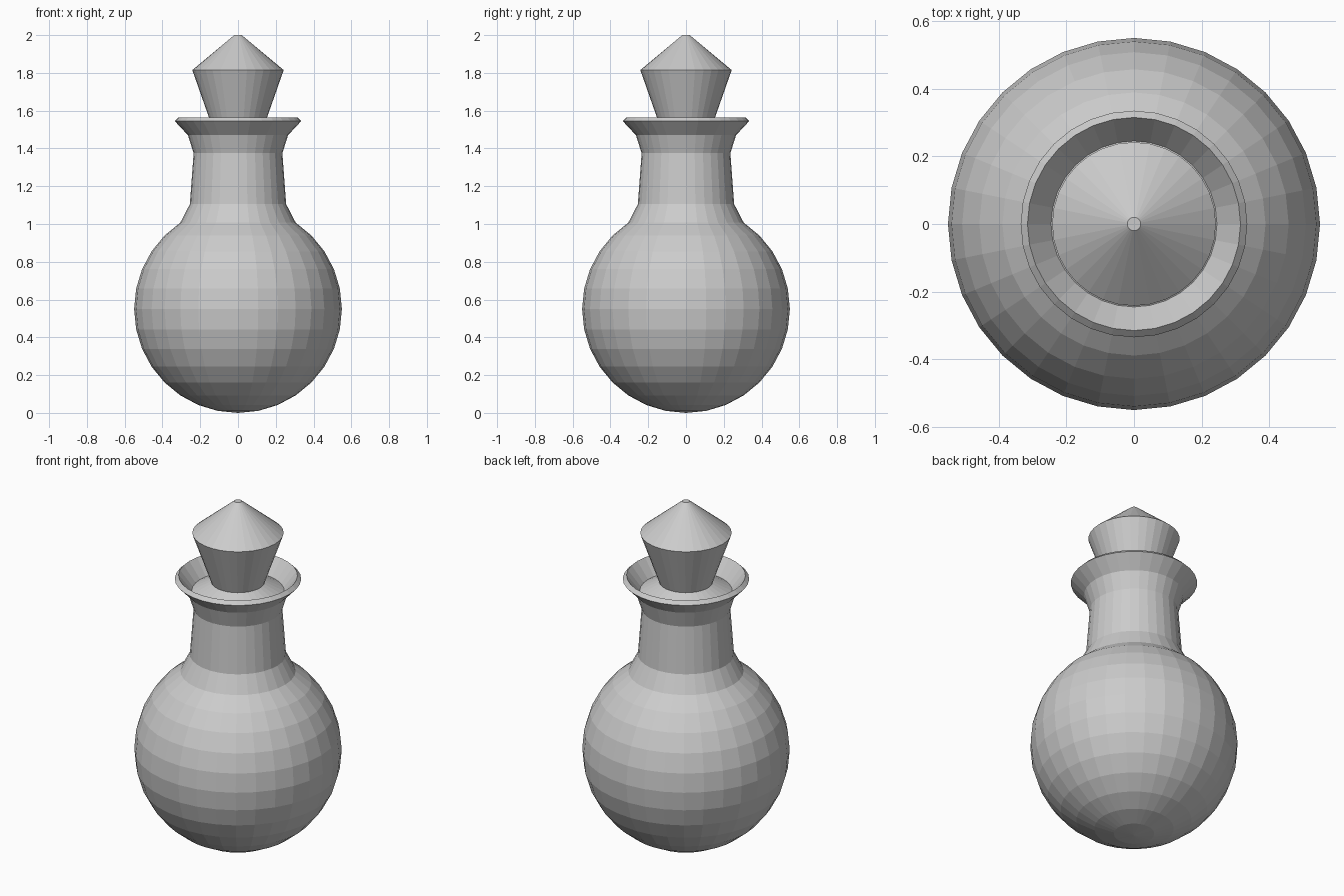
import bpy, bmesh
from math import sin, cos, pi, tau
from mathutils import Vector

cube = bpy.data.objects.get("Cube")
if cube:
    bpy.data.objects.remove(cube, do_unlink=True)

SIDES = 32
grey = bpy.data.materials.new("plain grey")
grey.use_nodes = True
colour = (0.6, 0.6, 0.6, 1)
grey.diffuse_color = colour
grey.node_tree.nodes["Principled BSDF"].inputs["Base Color"].default_value = colour


def lathe(name, profile):
    """Turn a profile of (radius, height) points around the z axis."""
    bm = bmesh.new()
    verts = [bm.verts.new((r, 0, z)) for r, z in profile]
    edges = [bm.edges.new(pair) for pair in zip(verts, verts[1:])]
    bmesh.ops.spin(bm, geom=verts + edges, cent=(0, 0, 0), axis=(0, 0, 1),
                   angle=tau, steps=SIDES, use_merge=False)
    bmesh.ops.remove_doubles(bm, verts=bm.verts[:], dist=0.0005)
    bmesh.ops.recalc_face_normals(bm, faces=bm.faces[:])
    # Open shells can come out inverted, so check the lowest face
    bm.normal_update()
    low = min(bm.faces, key=lambda f: f.calc_center_median().z)
    if low.normal.z > 0:
        bmesh.ops.reverse_faces(bm, faces=bm.faces[:])
    mesh = bpy.data.meshes.new(name)
    bm.to_mesh(mesh)
    bm.free()
    mesh.materials.append(grey)
    obj = bpy.data.objects.new(name, mesh)
    bpy.context.collection.objects.link(obj)
    return obj


# Round belly: a faceted ball from the bottom pole up to the shoulder
R = 0.55
belly = [(R * sin(i * pi / 16), R - R * cos(i * pi / 16)) for i in range(14)]

# Neck, flared lip and the inside of the mouth
neck = [(0.255, 1.105), (0.235, 1.375), (0.265, 1.47),
        (0.335, 1.545), (0.315, 1.565), (0.245, 1.475)]
lathe("flask", belly + neck)

# Sloped collar that closes the mouth around the stopper
lathe("mouth_collar", [(0, 1.44), (0.246, 1.475), (0.14, 1.53), (0, 1.53)])

# Tapered stopper with a pointed top
lathe("stopper", [(0, 1.525), (0.14, 1.525), (0.242, 1.815), (0.02, 2.0), (0, 2.0)])
